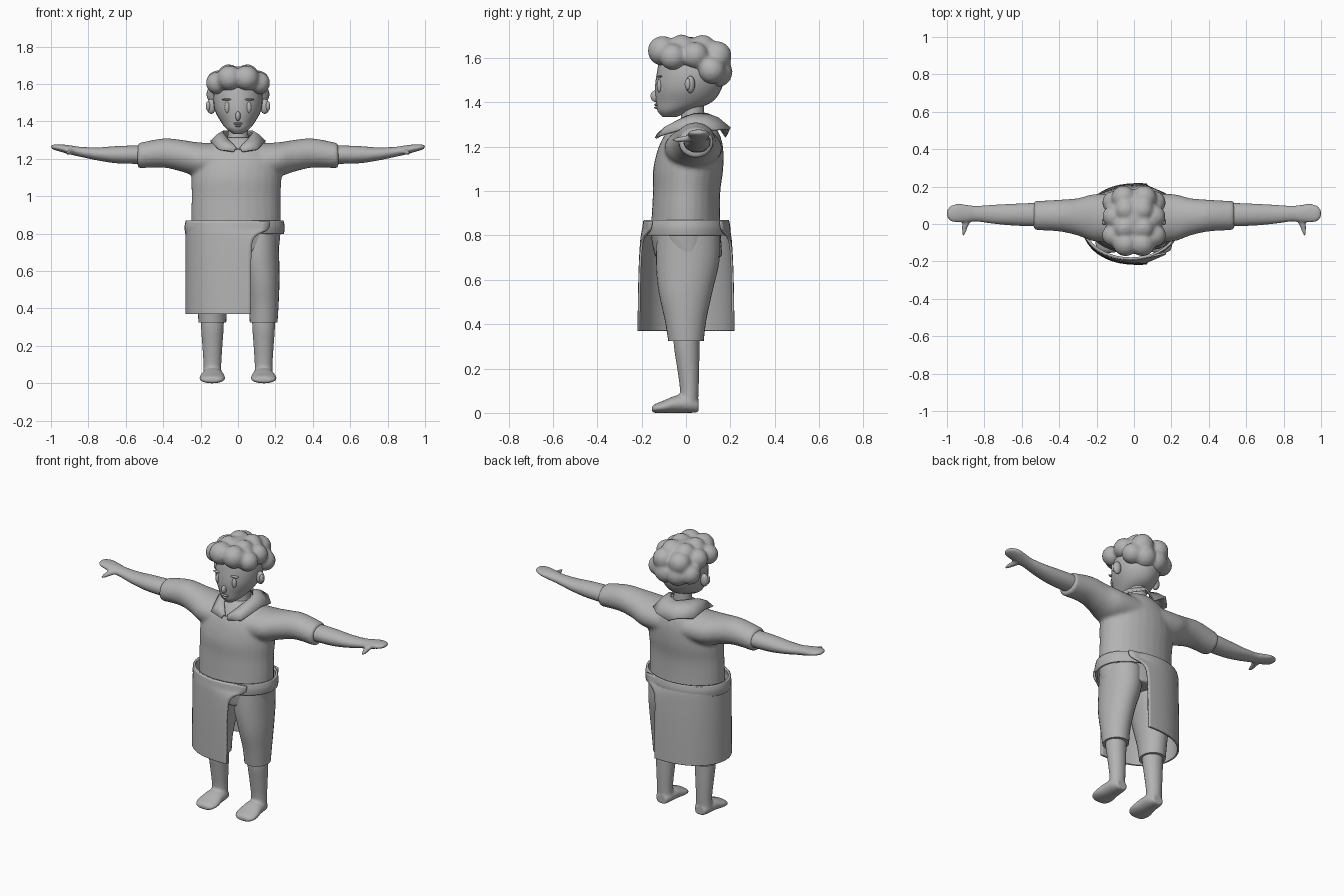
import bpy, bmesh, math
from mathutils import Vector

cube = bpy.data.objects.get("Cube")
if cube:
    bpy.data.objects.remove(cube)

grey = bpy.data.materials.new("plain grey")
grey.use_nodes = True
grey.diffuse_color = (0.45, 0.45, 0.45, 1)
grey.node_tree.nodes["Principled BSDF"].inputs["Base Color"].default_value = grey.diffuse_color


def finish(name, bm, angle=40, voxel=0, smooth=0, thick=0, subdiv=0):
    """Turn a bmesh into a shaded object with optional modifiers."""
    bmesh.ops.recalc_face_normals(bm, faces=bm.faces)
    mesh = bpy.data.meshes.new(name)
    bm.to_mesh(mesh)
    bm.free()
    mesh.materials.append(grey)
    mesh.shade_smooth()
    mesh.set_sharp_from_angle(angle=math.radians(angle))
    obj = bpy.data.objects.new(name, mesh)
    bpy.context.collection.objects.link(obj)
    if voxel:
        mod = obj.modifiers.new("blend", 'REMESH')
        mod.mode, mod.voxel_size, mod.use_smooth_shade = 'VOXEL', voxel, True
        mod = obj.modifiers.new("soften", 'SMOOTH')
        mod.iterations = smooth
    if subdiv:
        mod = obj.modifiers.new("round", 'SUBSURF')
        mod.levels = mod.render_levels = subdiv
        mod.boundary_smooth = 'PRESERVE_CORNERS'
    if thick:
        mod = obj.modifiers.new("thickness", 'SOLIDIFY')
        mod.thickness, mod.offset = thick, 0
    return obj


def spline(rows, steps=4):
    """Catmull-Rom interpolation of section rows."""
    pts = [Vector(r) for r in rows]
    out = []
    for i in range(len(pts) - 1):
        p1, p2 = pts[i], pts[i + 1]
        p0, p3 = pts[max(i - 1, 0)], pts[min(i + 2, len(pts) - 1)]
        for k in range(steps):
            t = k / steps
            out.append(p1 + (p2 - p0) * (t / 2) + (p0 * 2 - p1 * 5 + p2 * 4 - p3) * (t * t / 2)
                       + (p1 * 3 - p0 - p2 * 3 + p3) * (t ** 3 / 2))
    return out + [pts[-1]]


def loft(bm, rows, axis, side=1, n=28, caps=True):
    """Rows: position on axis, two centres, two radii (remaining axes in xyz order)."""
    rings = []
    for pos, ca, cb, ra, rb in spline(rows):
        ring = []
        for k in range(n):
            a = 2 * math.pi * k / n
            co = [ca + ra * math.cos(a), cb + rb * math.sin(a)]
            co.insert("xyz".index(axis), pos)
            co[0] *= side
            ring.append(bm.verts.new(co))
        rings.append(ring)
    for a, b in zip(rings, rings[1:]):
        for k in range(n):
            bm.faces.new((a[k], a[(k + 1) % n], b[(k + 1) % n], b[k]))
    if caps:
        bm.faces.new(rings[0])
        bm.faces.new(rings[-1])


def ball(bm, centre, radii, side=1, subdivisions=3):
    made = bmesh.ops.create_icosphere(bm, subdivisions=subdivisions, radius=1)
    for v in made["verts"]:
        v.co = [(c + r * x) * s for c, r, x, s in zip(centre, radii, v.co, (side, 1, 1))]


def sheet(bm, rows):
    """Grid of quads through rows of points."""
    grid = [[bm.verts.new(p) for p in row] for row in rows]
    for a, b in zip(grid, grid[1:]):
        for k in range(len(a) - 1):
            bm.faces.new((a[k], a[k + 1], b[k + 1], b[k]))


# Head and neck
bm = bmesh.new()
loft(bm, [(1.333, 0, -.075, .025, .03), (1.36, 0, -.055, .062, .073), (1.40, 0, -.01, .093, .125),
          (1.46, 0, .01, .124, .15), (1.53, 0, .02, .132, .152), (1.60, 0, .02, .115, .135),
          (1.66, 0, .02, .07, .09)], 'z')
ball(bm, (0, -.138, 1.428), (.014, .022, .026))
finish("head", bm, 60)
bm = bmesh.new()
loft(bm, [(1.25, 0, .02, .07, .07), (1.31, 0, .03, .056, .055), (1.40, 0, .03, .052, .05)], 'z')
finish("neck", bm)

# Face details and ears
bm = bmesh.new()
for z, half in ((1.389, .026), (1.376, .017)):
    ball(bm, (0, -.13, z), (half, .014, .006))
finish("lips", bm)
for label, s in (("left", 1), ("right", -1)):
    for part, centre, radii in (("eye", (.058, -.12, 1.475), (.014, .012, .03)),
                                ("eyebrow", (.06, -.12, 1.517), (.028, .014, .005)),
                                ("ear", (.143, .02, 1.48), (.026, .021, .04))):
        bm = bmesh.new()
        ball(bm, centre, radii, s)
        if part == "ear":
            ball(bm, (.16, .008, 1.482), (.012, .014, .026), s)
        finish(f"{label}_{part}", bm)

# Curly hair: mirrored lumps melted together
bm = bmesh.new()
ball(bm, (0, .02, 1.615), (.12, .14, .08))
for x, y, z, r in ((.045, -.105, 1.632, .068), (.112, -.06, 1.605, .06), (.05, -.02, 1.645, .061),
                   (.108, .04, 1.612, .061), (.045, .075, 1.645, .06), (.055, .14, 1.61, .066),
                   (.108, .115, 1.545, .062), (.04, .14, 1.537, .07)):
    for s in (1, -1):
        ball(bm, (x, y, z), (r, r, r), s)
finish("hair", bm, voxel=.011, smooth=4)

# Shirt with short sleeves
bm = bmesh.new()
loft(bm, [(.70, -.005, .012, .222, .152), (.80, -.01, 0, .238, .158), (.90, -.01, 0, .24, .154),
          (1.0, -.01, .003, .238, .152), (1.1, -.008, .01, .24, .158), (1.2, 0, .022, .225, .145),
          (1.27, 0, .03, .16, .115), (1.315, 0, .03, .085, .075)], 'z')
for s in (1, -1):
    loft(bm, [(0, .03, 1.19, .13, .09), (.2, .033, 1.195, .128, .092), (.3, .038, 1.216, .1, .085),
              (.4, .045, 1.231, .085, .078), (.537, .045, 1.216, .077, .067)], 'x', s)
finish("shirt", bm, voxel=.011, smooth=5)

# Pointed collar, open in a V at the front
half = [((0, .1, 1.34), (0, .18, 1.245)), ((.04, .09, 1.348), (.07, .198, 1.283)),
        ((.075, .045, 1.348), (.14, .125, 1.275)), ((.078, 0, 1.335), (.145, .02, 1.293)),
        ((.05, -.065, 1.3), (.105, -.118, 1.25)), ((.004, -.118, 1.25), (.022, -.136, 1.238))]
bm = bmesh.new()
for s in (1, -1):
    rows = []
    for a, b in half:
        a, b = Vector(a), Vector(b)
        row = [a, a.lerp(b, .5) + Vector((0, 0, .012)), b]
        rows.append([(p.x * s, p.y, p.z) for p in row])
    sheet(bm, rows)
bmesh.ops.remove_doubles(bm, verts=bm.verts, dist=.0005)
finish("collar", bm, thick=.01)

for label, s in (("left", 1), ("right", -1)):
    # Arm, hand and thumb
    bm = bmesh.new()
    loft(bm, [(.45, .05, 1.22, .06, .048), (.55, .05, 1.222, .062, .049), (.65, .05, 1.222, .058, .046),
              (.75, .052, 1.226, .051, .035), (.84, .055, 1.237, .042, .027), (.89, .056, 1.246, .046, .025),
              (.94, .058, 1.256, .05, .021), (.98, .056, 1.262, .041, .015), (1.0, .056, 1.264, .018, .007)],
         'x', s)
    loft(bm, [(.04, .885, 1.242, .03, .016), (0, .9, 1.236, .019, .014), (-.035, .908, 1.232, .012, .011),
              (-.063, .912, 1.231, .005, .005)], 'y', s, n=16)
    finish(f"{label}_arm", bm, voxel=.007, smooth=3)

    # Knee-length shorts
    bm = bmesh.new()
    loft(bm, [(.80, .11, .01, .108, .142), (.68, .112, .007, .108, .143), (.55, .128, -.002, .094, .122),
              (.42, .137, -.002, .08, .094), (.325, .137, 0, .074, .08)], 'z', s)
    finish(f"{label}_shorts_leg", bm)

    # Lower leg and foot
    bm = bmesh.new()
    loft(bm, [(.38, .137, .003, .062, .06), (.3, .137, .003, .061, .058), (.2, .137, .01, .054, .05),
              (.1, .137, .015, .048, .042), (.03, .137, .012, .05, .042)], 'z', s)
    loft(bm, [(.056, .135, .03, .036, .03), (.02, .135, .04, .052, .04), (-.04, .136, .04, .06, .04),
              (-.1, .138, .028, .07, .028), (-.14, .138, .02, .06, .02), (-.154, .138, .016, .035, .012)],
         'y', s)
    finish(f"{label}_lower_leg", bm, voxel=.008, smooth=4)

# Apron wrapped round the right side, open on the left
bm = bmesh.new()
rows = []
for z, edge, fit in ((.37, .07, 1), (.38, .07, 1), (.5, .07, .995), (.65, .07, .98), (.74, .072, .96),
                     (.785, .085, .95), (.81, .13, .94), (.82, .17, .93), (.865, .17, .9)):
    front = [(edge, -.212 + max(edge - .07, 0) * .4), (0, -.215), (-.1, -.205), (-.2, -.16), (-.262, -.085)]
    path = front + [(-.282, 0)] + [(x, -y) for x, y in reversed(front)]
    rows.append([(x, y * fit, z) for x, y in path])
sheet(bm, rows)
finish("apron", bm, thick=.01, subdiv=2)

# Waistband
bm = bmesh.new()
loft(bm, [(.80, -.018, .002, .258, .19), (.835, -.018, .002, .262, .192), (.868, -.018, .002, .256, .186)],
     'z', n=40, caps=False)
finish("waistband", bm, thick=.012)
